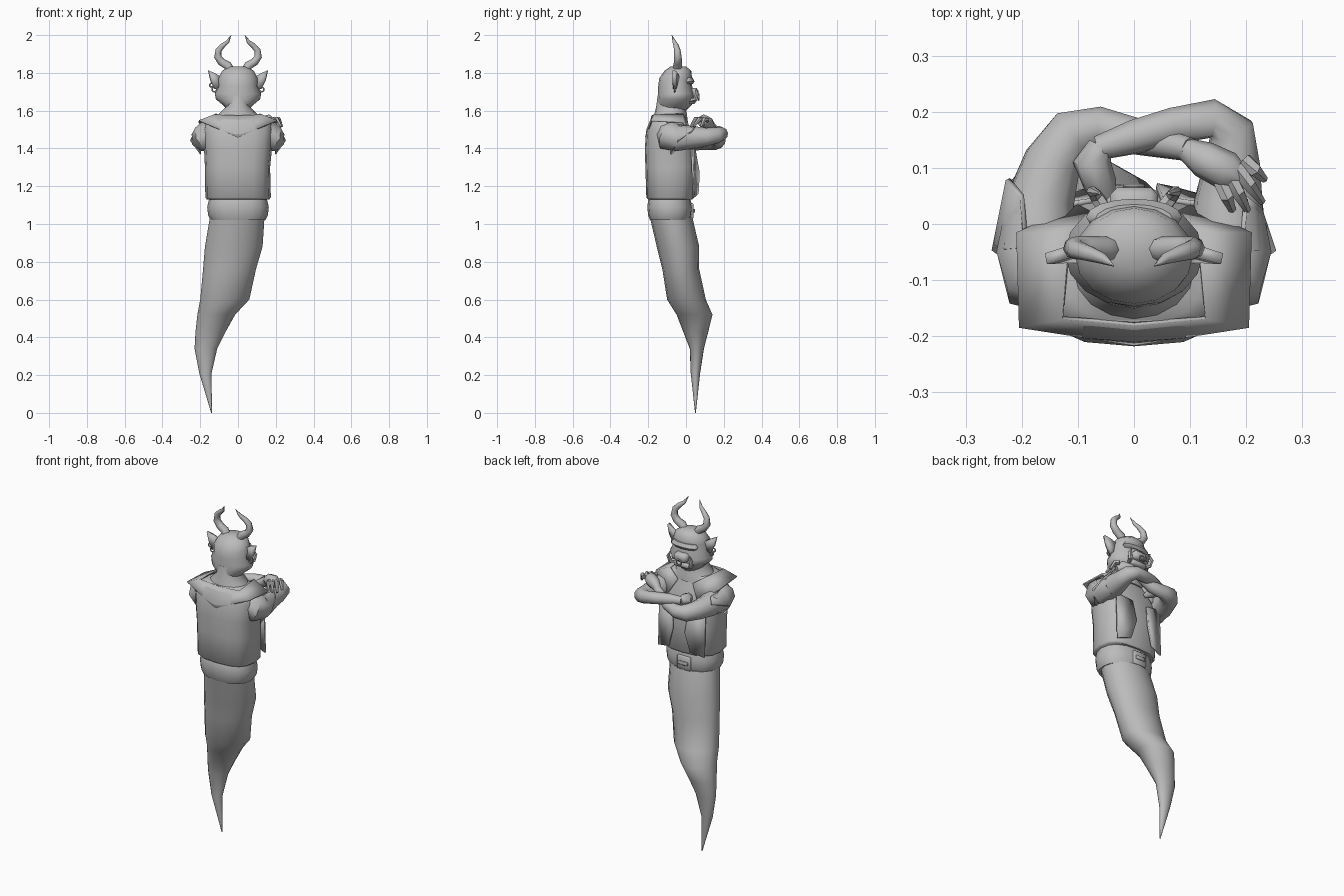
import bpy, bmesh, math
from mathutils import Vector

if "Cube" in bpy.data.objects:
    bpy.data.objects.remove(bpy.data.objects["Cube"], do_unlink=True)

grey = bpy.data.materials.new("plain_grey")
grey.use_nodes = True
grey.diffuse_color = (0.5, 0.5, 0.5, 1)
grey.node_tree.nodes["Principled BSDF"].inputs["Base Color"].default_value = (0.5, 0.5, 0.5, 1)


def finish(name, bm, angle=50):
    bmesh.ops.recalc_face_normals(bm, faces=bm.faces)
    mesh = bpy.data.meshes.new(name)
    bm.to_mesh(mesh)
    bm.free()
    mesh.materials.append(grey)
    obj = bpy.data.objects.new(name, mesh)
    bpy.context.collection.objects.link(obj)
    bpy.ops.object.select_all(action='DESELECT')
    bpy.context.view_layer.objects.active = obj
    obj.select_set(True)
    bpy.ops.object.shade_smooth_by_angle(angle=math.radians(angle))
    return obj


def skin(bm, loops):
    """Bridge rings of points and cap both ends."""
    rings = [[bm.verts.new(p) for p in loop] for loop in loops]
    n = len(rings[0])
    for a, b in zip(rings, rings[1:]):
        for i in range(n):
            bm.faces.new((a[i], a[(i + 1) % n], b[(i + 1) % n], b[i]))
    bm.faces.new(rings[0])
    bm.faces.new(rings[-1])


def loft(name, rows, n=16, power=1.0):
    """Rows are z, left x, right x, rear y, face-side y."""
    bm = bmesh.new()
    loops = []
    for z, x0, x1, y0, y1 in rows:
        loop = []
        for i in range(n):
            c, s = math.cos(math.tau * i / n), math.sin(math.tau * i / n)
            c, s = [math.copysign(abs(v) ** power, v) for v in (c, s)]
            loop.append(((x0 + x1) / 2 + c * (x1 - x0) / 2, (y0 + y1) / 2 + s * (y1 - y0) / 2, z))
        loops.append(loop)
    skin(bm, loops)
    return finish(name, bm)


def tube(name, path, n=8):
    """Path points are x, y, z, radius."""
    bm = bmesh.new()
    pts = [Vector(p[:3]) for p in path]
    loops, side = [], None
    for i, p in enumerate(pts):
        d = (pts[min(i + 1, len(pts) - 1)] - pts[max(i - 1, 0)]).normalized()
        if side is None:
            side = d.orthogonal()
        side = (side - d * side.dot(d)).normalized()
        up = d.cross(side)
        loops.append([p + (side * math.cos(math.tau * k / n) + up * math.sin(math.tau * k / n)) * path[i][3]
                      for k in range(n)])
    skin(bm, loops)
    return finish(name, bm)


def plate(name, pts, thick=0.01):
    bm = bmesh.new()
    bm.faces.new([bm.verts.new(p) for p in pts])
    obj = finish(name, bm)
    mod = obj.modifiers.new("thickness", 'SOLIDIFY')
    mod.thickness = thick
    mod.offset = 0
    return obj


def block(name, centre, size):
    bm = bmesh.new()
    bmesh.ops.create_cube(bm, size=1)
    bmesh.ops.scale(bm, vec=size, verts=bm.verts)
    bmesh.ops.translate(bm, vec=centre, verts=bm.verts)
    bmesh.ops.bevel(bm, geom=bm.edges[:], offset=min(size) * 0.25, segments=1, affect='EDGES')
    return finish(name, bm)


def ring(name, centre, major, minor):
    bpy.ops.mesh.primitive_torus_add(location=centre, rotation=(math.pi / 2, 0, 0), major_radius=major,
                                     minor_radius=minor, major_segments=12, minor_segments=6)
    obj = bpy.context.object
    obj.name = name
    obj.data.materials.append(grey)
    bpy.ops.object.shade_smooth_by_angle()


# Ghostly tail, sweeping aside and ending in a point
loft("tail", [
    (0, -.142, -.138, .048, .052), (.21, -.205, -.14, .025, .075), (.34, -.23, -.11, .02, .095),
    (.43, -.225, -.065, -.015, .118), (.52, -.215, -.015, -.05, .14), (.6, -.2, .06, -.1, .105),
    (.76, -.185, .095, -.125, .07), (.88, -.175, .13, -.155, .07), (1.03, -.15, .14, -.19, .035)])

# Waist sash with buckle
loft("waist_sash", [
    (1.02, -.145, .145, -.19, .02), (1.045, -.158, .158, -.2, .03), (1.09, -.163, .163, -.205, .033),
    (1.125, -.155, .155, -.2, .025), (1.15, -.15, .15, -.19, .02)], power=.85)
block("buckle_plate", (-.01, .032, 1.07), (.085, .014, .08))
block("buckle_bar", (-.01, .042, 1.07), (.06, .01, .02))

# Vest body
loft("vest_body", [
    (1.13, -.165, .165, -.2, .035), (1.14, -.173, .174, -.21, .042), (1.3, -.175, .17, -.215, .055),
    (1.4, -.18, .18, -.218, .045), (1.5, -.185, .185, -.21, .02), (1.55, -.17, .17, -.19, -.005),
    (1.575, -.12, .12, -.175, -.01)], power=.75)

# Wide collar: outer hem, then neck opening
bm = bmesh.new()
hem = [(0, -.217, 1.46), (.205, -.185, 1.55), (.21, -.015, 1.54), (.1, .035, 1.45)]
neck_line = [(0, -.182, 1.575), (.128, -.17, 1.58), (.115, -.015, 1.585), (.05, .01, 1.54)]
for m in (1, -1):
    a, b = [[bm.verts.new((x * m, y, z)) for x, y, z in row] for row in (hem, neck_line)]
    for i in range(3):
        bm.faces.new((a[i], a[i + 1], b[i + 1], b[i]))
bmesh.ops.remove_doubles(bm, verts=bm.verts, dist=.0005)
collar = finish("vest_collar", bm)
collar.modifiers.new("thickness", 'SOLIDIFY').thickness = .008

# Vest front flaps and sleeve edges on both sides
for m, side in ((1, "left"), (-1, "right")):
    plate(side + "_vest_flap", [(m * x, y, z) for x, y, z in (
        (.15, .03, 1.42), (.05, .045, 1.4), (.04, .068, 1.27), (.07, .062, 1.16), (.15, .04, 1.14))])
    plate(side + "_sleeve_edge", [(m * x, y, z) for x, y, z in (
        (.19, -.06, 1.52), (.2, .05, 1.52), (.225, .08 if m < 0 else .03, 1.49), (.25, -.045, 1.44),
        (.2, -.08, 1.37))])
    tube(side + "_shoulder", [
        (m * .12, -.12, 1.49, .05), (m * .16, -.085, 1.465, .085), (m * .18, -.045, 1.45, .07),
        (m * .172, .03, 1.455, .06)])

# Folded arms
tube("left_arm", [
    (.17, -.05, 1.46, .07), (.168, .04, 1.457, .062), (.175, .11, 1.46, .05), (.173, .165, 1.47, .043),
    (.14, .188, 1.478, .035), (.07, .175, 1.485, .033), (0, .155, 1.49, .031), (-.065, .135, 1.49, .022)], n=10)
tube("right_arm", [
    (-.17, -.05, 1.46, .07), (-.168, .04, 1.45, .062), (-.145, .11, 1.445, .053), (-.11, .16, 1.44, .048),
    (-.06, .172, 1.44, .038), (.01, .155, 1.455, .033), (.06, .142, 1.49, .026), (.1, .133, 1.525, .022)], n=10)
tube("left_hand", [(-.06, .14, 1.49, .022), (-.075, .11, 1.49, .034), (-.06, .07, 1.48, .03), (-.045, .035, 1.47, .012)])
tube("right_palm", [(.09, .135, 1.52, .02), (.125, .115, 1.535, .033), (.165, .095, 1.545, .035), (.19, .08, 1.535, .022)])
for i, (x, y) in enumerate([(.175, .025), (.202, .025), (.228, .04), (.232, .08)]):
    bx, by = .155 + i * .014, .075 + i * .013
    tube("right_finger_%d" % (i + 1), [
        (bx, by, 1.55, .014), ((bx + x) / 2, (by + y) / 2, 1.555, .013), (x, y, 1.515, .007)], n=6)

# Neck and head
loft("neck", [
    (1.54, -.125, .125, -.175, .01), (1.58, -.105, .105, -.168, .005), (1.62, -.065, .065, -.158, -.005),
    (1.68, -.065, .065, -.15, .0)])
loft("head", [
    (1.6, -.055, .055, -.14, .0), (1.63, -.08, .08, -.15, .03), (1.66, -.117, .117, -.15, .042),
    (1.69, -.123, .123, -.148, .045), (1.73, -.103, .103, -.147, .032), (1.77, -.105, .105, -.142, .032),
    (1.81, -.085, .085, -.115, .028), (1.835, -.045, .045, -.08, .0)])

# Face
loft("brow", [(1.74, -.07, .07, -.02, .035), (1.755, -.085, .085, -.02, .045), (1.775, -.07, .07, -.02, .035)])
block("muzzle", (0, .03, 1.695), (.085, .07, .05))
block("lower_lip", (0, .03, 1.65), (.1, .04, .03))
ring("nose_ring", (0, .068, 1.672), .016, .004)

# Curled tusks, ears and horns
for m, side in ((1, "left"), (-1, "right")):
    tube(side + "_tusk", [(m * x, y, z, r) for x, y, z, r in (
        (.05, .025, 1.655, .014), (.068, .05, 1.66, .013), (.075, .058, 1.69, .01), (.062, .055, 1.72, .003))], n=6)
    plate(side + "_ear", [(m * x, y, z) for x, y, z in (
        (.09, -.06, 1.725), (.122, -.06, 1.715), (.145, -.06, 1.76), (.157, -.062, 1.812), (.12, -.05, 1.795),
        (.095, -.045, 1.78))], .02)
    tube(side + "_horn", [(m * x, y, z, r) for x, y, z, r in (
        (.042, -.045, 1.815, .023), (.055, -.045, 1.84, .023), (.088, -.042, 1.858, .021),
        (.107, -.043, 1.885, .02), (.103, -.046, 1.92, .017), (.08, -.053, 1.945, .014),
        (.055, -.062, 1.965, .01), (.036, -.075, 2.0, .001))])
    ring(side + "_earring", (m * .125, -.06, 1.712), .012, .004)
ring("second_earring", (-.14, -.06, 1.735), .01, .004)
